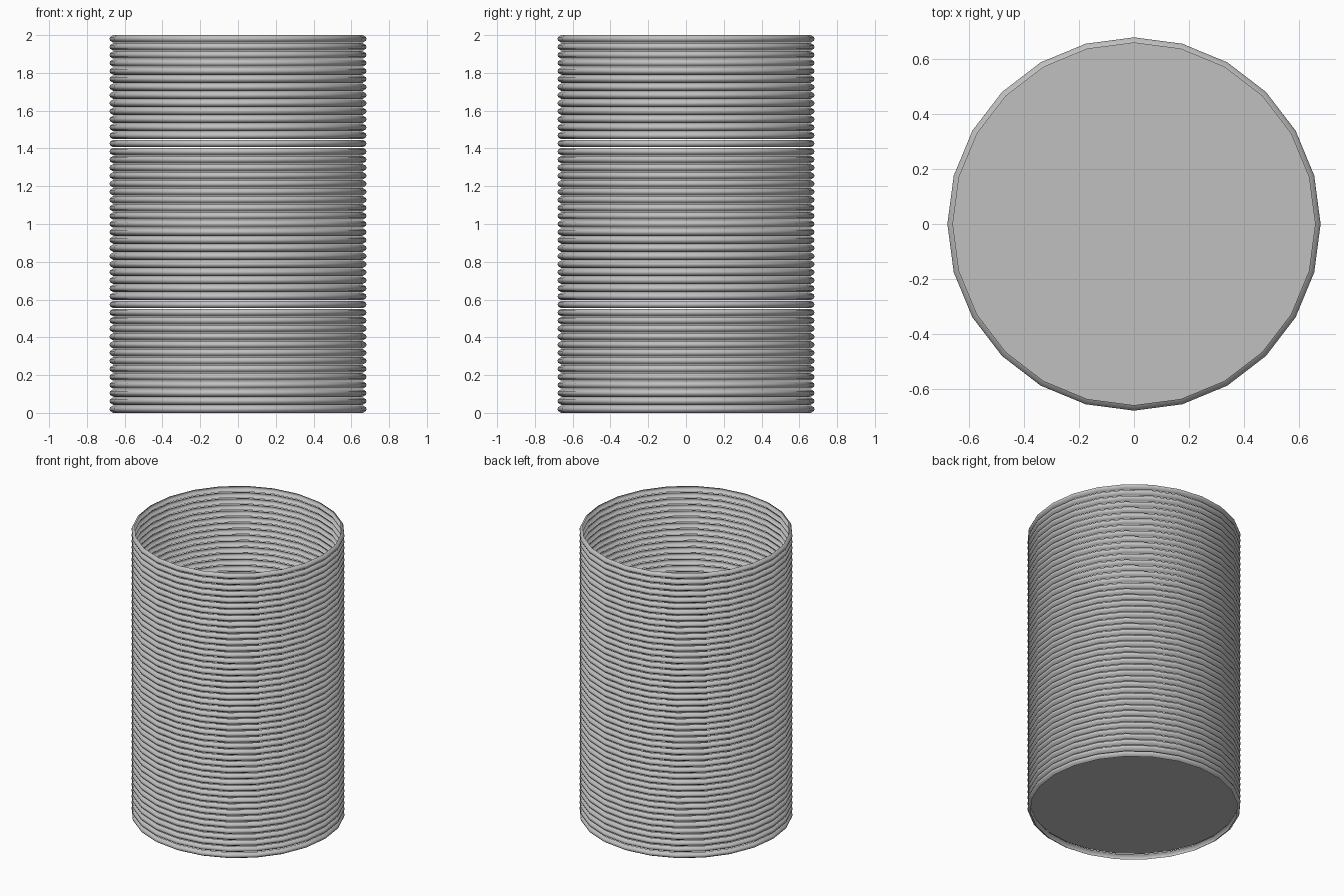
import bpy, bmesh
from math import cos, sin, tau

cube = bpy.data.objects.get("Cube")
if cube:
    bpy.data.objects.remove(cube, do_unlink=True)

SIDES = 24          # facets around the barrel
RINGS = 47          # stacked hoops
HALF = 0.0198       # half the height of one hoop
INNER, DEPTH = 0.66, 0.02
PITCH = (2 - 2 * HALF) / (RINGS - 1)

# Single grey finish
grey = bpy.data.materials.new("light_grey")
grey.use_nodes = True
colour = (0.53, 0.53, 0.53, 1)
grey.diffuse_color = colour
grey.node_tree.nodes["Principled BSDF"].inputs["Base Color"].default_value = colour


def circle(bm, radius, z):
    return [bm.verts.new((radius * cos(tau * i / SIDES),
                          radius * sin(tau * i / SIDES), z))
            for i in range(SIDES)]


def finish(bm, name):
    mesh = bpy.data.meshes.new(name)
    bm.to_mesh(mesh)
    bm.free()
    mesh.materials.append(grey)
    obj = bpy.data.objects.new(name, mesh)
    bpy.context.collection.objects.link(obj)
    return obj


# One outward-bulging hoop, open on the inside
bm = bmesh.new()
profile = [(0, -1), (0.85, -0.5), (1, 0), (0.85, 0.5), (0, 1)]
loops = [circle(bm, INNER + DEPTH * d, HALF * (1 + h)) for d, h in profile]
for low, high in zip(loops, loops[1:]):
    for i in range(SIDES):
        j = (i + 1) % SIDES
        bm.faces.new((low[i], low[j], high[j], high[i])).smooth = True
hoops = finish(bm, "hoop_stack")

# Repeat the hoop up the wall
stack = hoops.modifiers.new("stack", 'ARRAY')
stack.count = RINGS
stack.use_relative_offset = False
stack.use_constant_offset = True
stack.constant_offset_displace = (0, 0, PITCH)

# Flat floor resting just above the lowest hoop
bm = bmesh.new()
bm.faces.new(circle(bm, INNER, PITCH))
finish(bm, "floor_disc")
